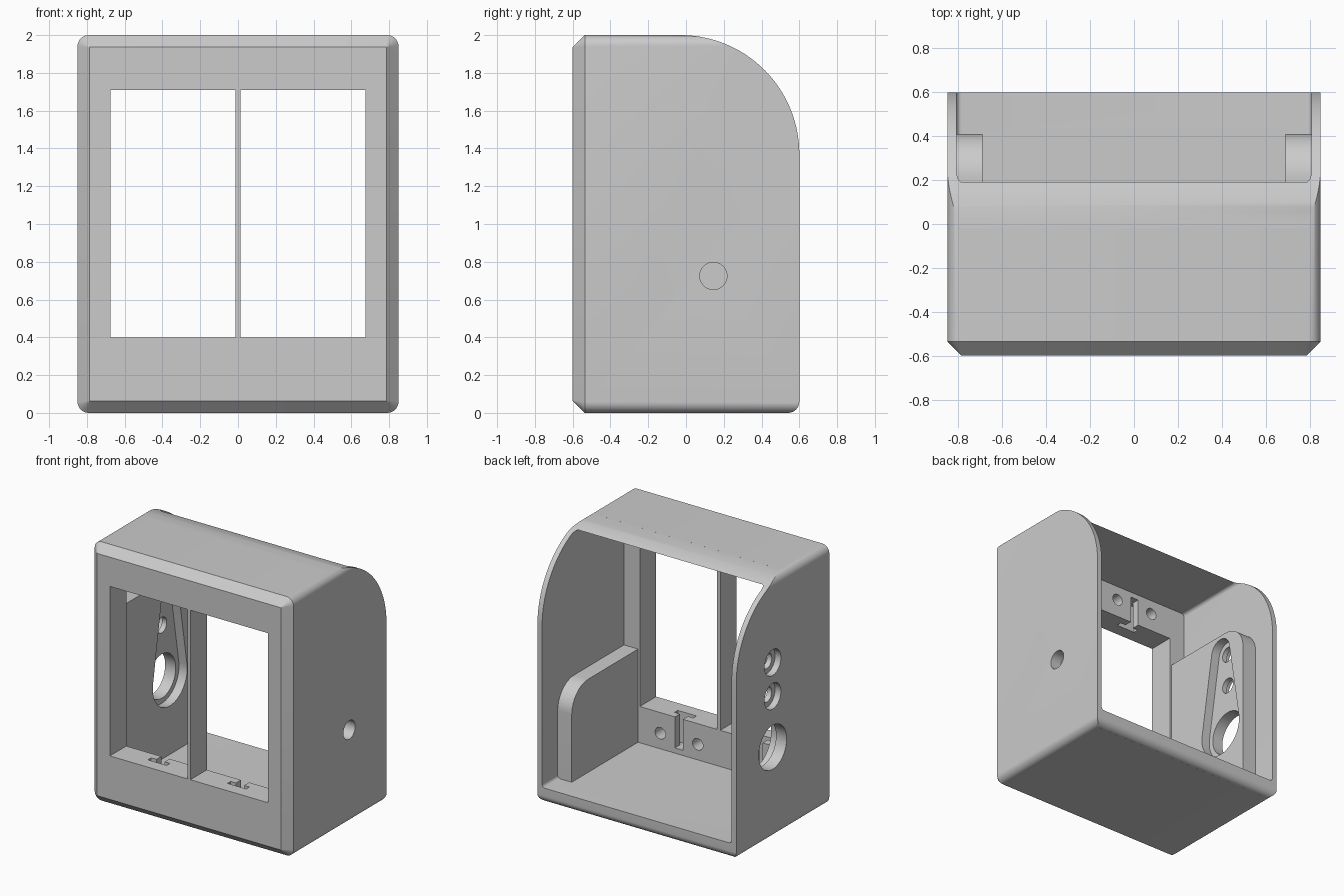
import bpy, bmesh
from math import sin, cos, asin, pi, radians

if "Cube" in bpy.data.objects:
    bpy.data.objects.remove(bpy.data.objects["Cube"], do_unlink=True)

grey = bpy.data.materials.new("matte_grey")
grey.use_nodes = True
grey.diffuse_color = (0.6, 0.6, 0.6, 1)
grey.node_tree.nodes["Principled BSDF"].inputs["Base Color"].default_value = (0.6, 0.6, 0.6, 1)


def arc(cu, cv, r, start, end, n=12):
    return [(cu + r * cos(start + (end - start) * i / n),
             cv + r * sin(start + (end - start) * i / n)) for i in range(n + 1)]


def circle(cu, cv, r, n=40):
    return arc(cu, cv, r, 0, 2 * pi, n)[:-1]


def rounded(u0, u1, v0, v1, r):
    corners = [(u1 - r, v1 - r), (u0 + r, v1 - r), (u0 + r, v0 + r), (u1 - r, v0 + r)]
    pts = []
    for k, (u, v) in enumerate(corners):
        pts += arc(u, v, r, k * pi / 2, (k + 1) * pi / 2, 8)
    return pts


def loft(name, axis, sections):
    """Solid through (position, outline) sections along the X or Y axis."""
    bm = bmesh.new()
    place = {"X": lambda p, u, v: (p, u, v), "Y": lambda p, u, v: (u, p, v)}[axis]
    rings = [[bm.verts.new(place(p, u, v)) for u, v in pts] for p, pts in sections]
    for a, b in zip(rings, rings[1:]):
        for i in range(len(a)):
            j = (i + 1) % len(a)
            bm.faces.new((a[i], a[j], b[j], b[i]))
    bm.faces.new(rings[0])
    bm.faces.new(rings[-1])
    bmesh.ops.recalc_face_normals(bm, faces=bm.faces)
    mesh = bpy.data.meshes.new(name)
    bm.to_mesh(mesh)
    bm.free()
    mesh.materials.append(grey)
    ob = bpy.data.objects.new(name, mesh)
    bpy.context.collection.objects.link(ob)
    return ob


def prism(name, axis, a, b, pts):
    return loft(name, axis, [(a, pts), (b, pts)])


def box(name, x0, x1, y0, y1, z0, z1):
    return prism(name, "Y", y0, y1, [(x0, z0), (x1, z0), (x1, z1), (x0, z1)])


def combine(target, tool, operation):
    mod = target.modifiers.new(operation, "BOOLEAN")
    mod.operation, mod.solver, mod.object = operation, "EXACT", tool
    bpy.context.view_layer.objects.active = target
    bpy.ops.object.modifier_apply(modifier=mod.name)
    bpy.data.objects.remove(tool, do_unlink=True)


def cut(tool):
    combine(housing, tool, "DIFFERENCE")


# Outer block: rounded long edges and a chamfered front
full = rounded(-0.85, 0.85, 0, 2, 0.06)
front = rounded(-0.786, 0.786, 0.064, 1.936, 0.001)
housing = loft("housing", "Y", [(-0.6, front), (-0.536, full), (0.7, full)])

# Side silhouette: large arc at the top back, small round at the bottom back
side = (arc(0.54, 0.06, 0.06, radians(-85), 0, 8)
        + arc(-0.03, 1.37, 0.63, 0, radians(89), 40)
        + [(-0.02, 2.1), (-0.7, 2.1), (-0.7, -0.1), (0.545, -0.1)])
combine(housing, prism("silhouette", "X", -1, 1, side), "INTERSECT")

# Open back cavity
cut(prism("cavity", "Y", -0.4, 0.8, rounded(-0.81, 0.81, 0.12, 1.96, 0.025)))

# Thick pads on the inside of both side walls
for sx, top in ((1, 0.84), (-1, 1.49)):
    outline = (arc(0.21, top - 0.2, 0.2, 0, pi / 2, 16)
               + [(-0.45, top), (-0.45, 0.07), (0.41, 0.07)])
    combine(housing, prism("pad", "X", sx * 0.69, sx * 0.83, outline), "UNION")

# Window pair, with screw holes and T slots above and below each window
for sx in (-1, 1):
    mid = sx * 0.34
    x0, x1 = sorted((sx * 0.013, sx * 0.675))
    cut(box("window", x0, x1, -0.7, -0.39, 0.4, 1.71))
    for hole_z, z0, z1 in ((0.24, 0.16, 0.45), (1.85, 1.66, 1.92)):
        cut(box("slot_neck", mid - 0.035, mid + 0.035, -0.47, -0.35, z0, z1))
        cut(box("slot_cross", mid - 0.08, mid + 0.08, -0.5, -0.46, z0, z1))
        for dx in (-0.16, 0.16):
            cut(prism("screw_hole", "Y", -0.5, -0.35, circle(mid + dx, hole_z, 0.045, 24)))

# Blind hole in the left wall
cut(prism("blind_hole", "X", 0.76, 0.9, circle(0.145, 0.725, 0.072)))

# Teardrop recess in the right pad
hole_y, low, high = 0.155, 0.705, 1.36
b = asin((0.21 - 0.1) / (high - low))
tear = (arc(hole_y, high, 0.1, b, pi - b, 20)
        + arc(hole_y, low, 0.21, pi - b, 2 * pi + b, 32))
cut(prism("recess", "X", -0.76, -0.6, tear))

# Large opening and two stepped holes through the right wall
cut(prism("large_opening", "X", -0.95, -0.7, circle(hole_y, low, 0.17)))
for z in (1.1, high):
    cut(prism("counterbore", "X", -0.95, -0.8, circle(hole_y, z, 0.1)))
    cut(prism("through_hole", "X", -0.82, -0.72, circle(hole_y, z, 0.06, 32)))

bpy.ops.object.select_all(action="DESELECT")
housing.select_set(True)
bpy.context.view_layer.objects.active = housing
bpy.ops.object.shade_smooth_by_angle(angle=radians(30))
